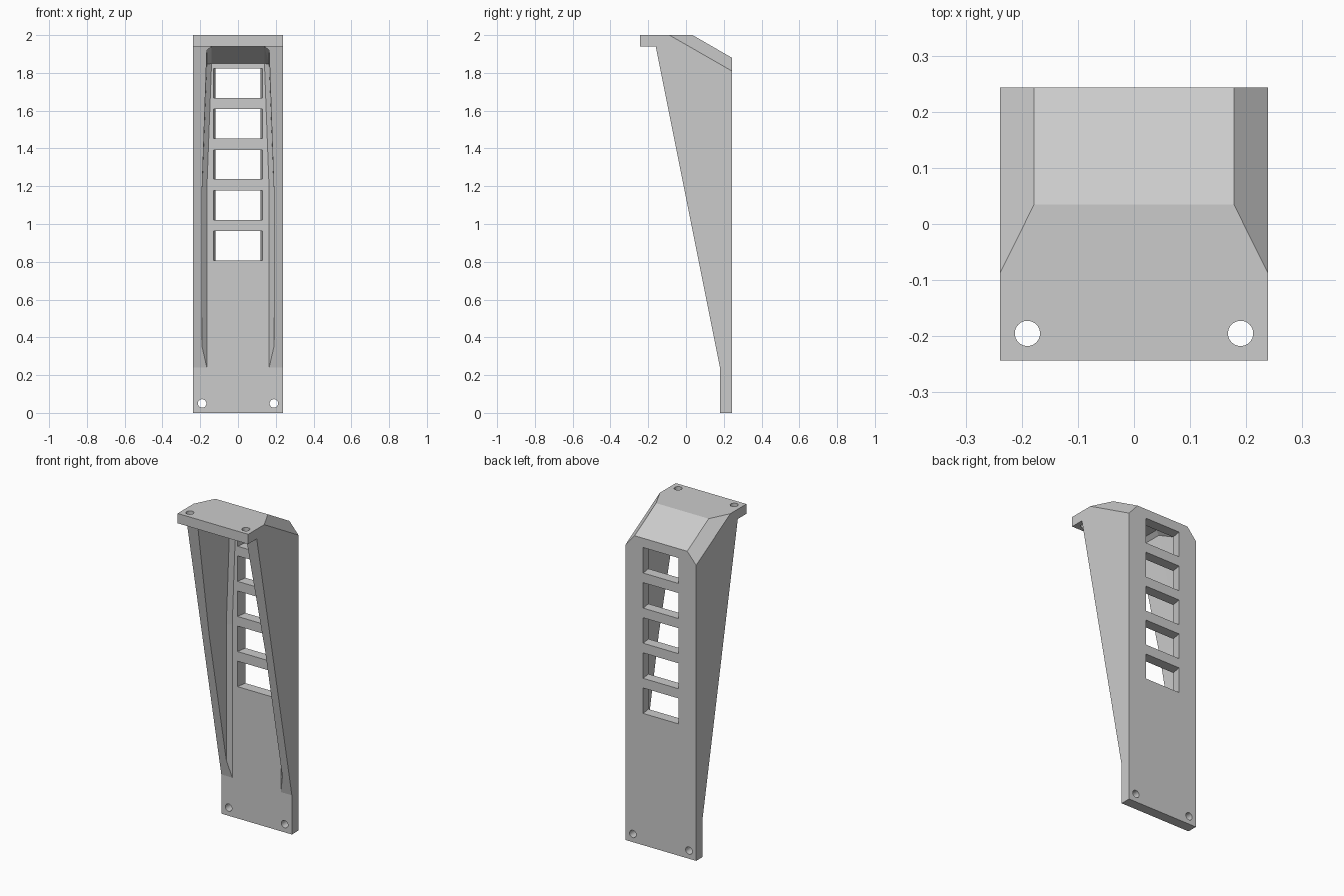
import bpy, bmesh
from math import pi
from mathutils import Matrix, Vector

cube = bpy.data.objects.get("Cube")
if cube:
    bpy.data.objects.remove(cube)

HALF = 0.239      # half width of the bracket
BACK = 0.243      # rear face
PLATE = 0.18      # front of the back plate

grey = bpy.data.materials.new("plain_grey")
grey.use_nodes = True
grey.diffuse_color = (0.6, 0.6, 0.6, 1)
grey.node_tree.nodes["Principled BSDF"].inputs["Base Color"].default_value = (0.6, 0.6, 0.6, 1)


def make_object(name, bm):
    bmesh.ops.recalc_face_normals(bm, faces=bm.faces)
    mesh = bpy.data.meshes.new(name)
    bm.to_mesh(mesh)
    bm.free()
    mesh.materials.append(grey)
    obj = bpy.data.objects.new(name, mesh)
    bpy.context.collection.objects.link(obj)
    return obj


def add_hull(bm, half_points):
    """Convex solid, mirrored in x."""
    verts = [bm.verts.new((s * x, y, z)) for x, y, z in half_points for s in (-1, 1)]
    result = bmesh.ops.convex_hull(bm, input=verts)
    spare = [v for v in result["geom_interior"] if isinstance(v, bmesh.types.BMVert)]
    bmesh.ops.delete(bm, geom=spare, context="VERTS")


def cut(target, bm):
    """Subtract a solid and remove the cutter."""
    cutter = make_object("cutter", bm)
    cutter.hide_render = True
    mod = target.modifiers.new("cut", "BOOLEAN")
    mod.operation, mod.solver, mod.object = "DIFFERENCE", "EXACT", cutter
    bpy.context.view_layer.objects.active = target
    bpy.ops.object.modifier_apply(modifier=mod.name)
    bpy.data.objects.remove(cutter)


# Body: side profile extruded across the width
profile = [(-BACK, 2), (0.035, 2), (BACK, 1.88), (BACK, 0), (PLATE, 0),
           (PLATE, 0.24), (-0.16, 1.94), (-BACK, 1.94)]
bm = bmesh.new()
side = bm.faces.new([bm.verts.new((-HALF, y, z)) for y, z in profile])
ext = bmesh.ops.extrude_face_region(bm, geom=[side])
bmesh.ops.translate(bm, vec=(2 * HALF, 0, 0),
                    verts=[v for v in ext["geom"] if isinstance(v, bmesh.types.BMVert)])

# Sloping chamfers on both upper rear corners
for s in (-1, 1):
    a = Vector((s * HALF, -0.088, 2))
    b = Vector((s * HALF, BACK, 1.81))
    c = Vector((s * 0.178, 0.035, 2))
    normal = (b - a).cross(c - a)
    if normal.z < 0:
        normal.negate()
    bmesh.ops.bisect_plane(bm, geom=bm.verts[:] + bm.edges[:] + bm.faces[:],
                           plane_co=a, plane_no=normal, clear_outer=True)
    bmesh.ops.holes_fill(bm, edges=[e for e in bm.edges if e.is_boundary])
body = make_object("bracket_body", bm)

# Hollow between the walls, with chamfered inner corners
bm = bmesh.new()
hollow = [(0.14, PLATE, 1.85), (0.165, 0.158, 1.845), (0.165, 0.014, 1.92),
          (0.14, 0.026, 1.94), (0.14, -0.5, 1.94), (0.165, -0.5, 1.92)]
for z in (0.24, 1.18):
    hollow += [(0.19, -0.5, z), (0.19, 0.158, z), (0.165, PLATE, z)]
add_hull(bm, hollow)
cut(body, bm)

# Row of windows, slightly narrower at the rear
bm = bmesh.new()
for i in range(5):
    z = 0.885 + i * 0.215
    add_hull(bm, [(w, y, z + h) for w, y in ((0.132, 0.16), (0.117, 0.26))
                  for h in (-0.078, 0.078)])
cut(body, bm)

# Screw holes in the foot and in the top lip
bm = bmesh.new()
for s in (-1, 1):
    for place in (Matrix.Translation((s * 0.19, 0.21, 0.05)) @ Matrix.Rotation(pi / 2, 4, "X"),
                  Matrix.Translation((s * 0.19, -0.195, 1.97))):
        bmesh.ops.create_cone(bm, cap_ends=True, segments=32, radius1=0.0225,
                              radius2=0.0225, depth=0.12, matrix=place)
cut(body, bm)
